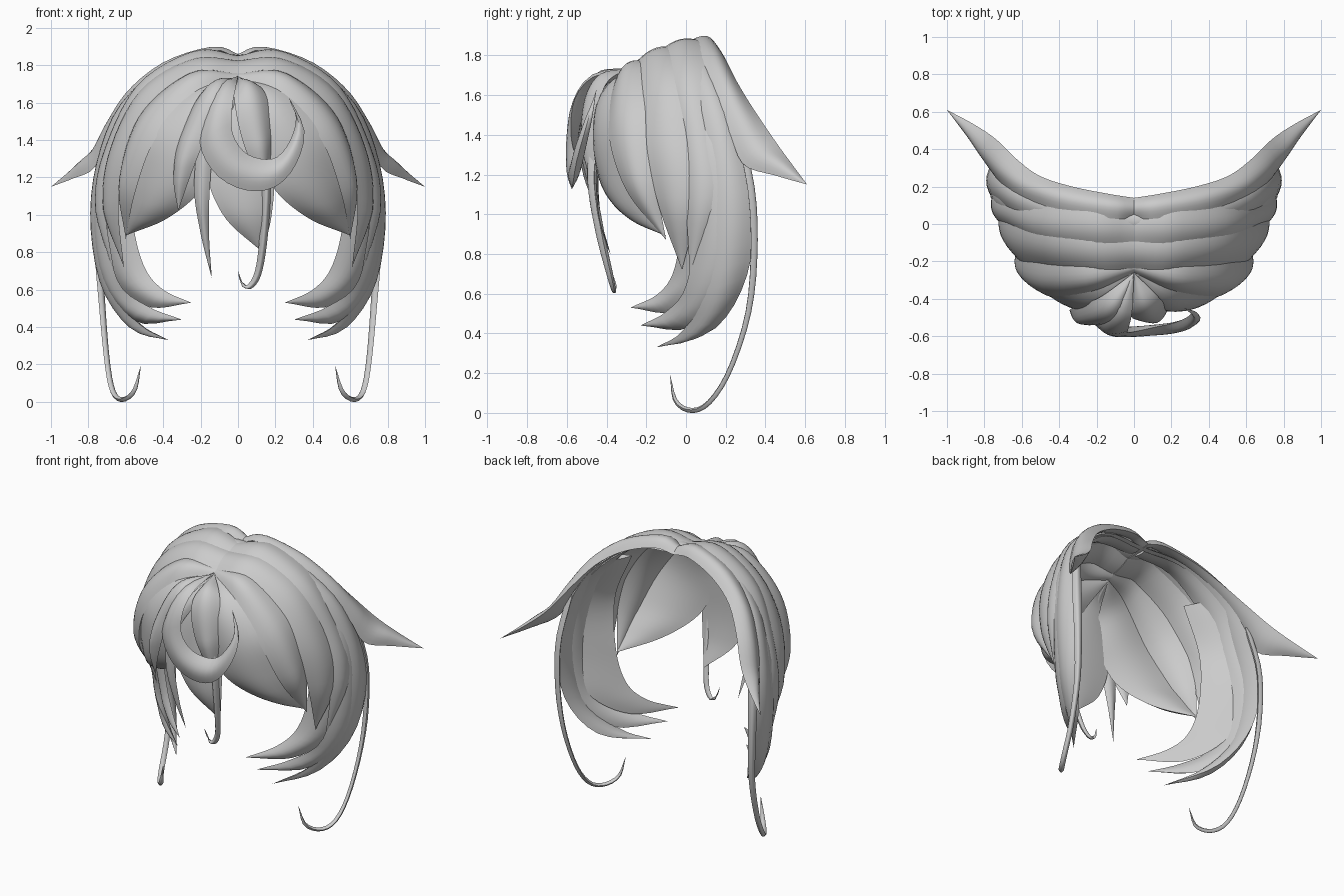
import bpy, bmesh, math
from mathutils import Vector

CENTRE = Vector((0, 0.05, 1.1))
ROWS, COLS = 28, 8

hair = bpy.data.materials.new("light_grey_hair")
hair.diffuse_color = (0.6, 0.6, 0.6, 1)


def spline(pts, t):
    """Catmull-Rom point at t in 0..1."""
    p = [Vector(q) for q in pts]
    p = [2 * p[0] - p[1]] + p + [2 * p[-1] - p[-2]]
    u = t * (len(pts) - 1)
    i = min(int(u), len(pts) - 2)
    u -= i
    a, b, c, d = p[i:i + 4]
    return 0.5 * (2 * b + (c - a) * u + (2 * a - 5 * b + 4 * c - d) * u * u
                  + (3 * b - a - 3 * c + d) * u ** 3)


def lock(name, edge_a, edge_b, bulge, inner=0.35, mirror=False):
    """Hair lock lofted between two edge curves, with a lens or crescent cross-section."""
    ts = [i / (ROWS - 1) for i in range(ROWS)]
    A = [spline(edge_a, t) for t in ts]
    B = [spline(edge_b, t) for t in ts]
    mids = [(a + b) / 2 for a, b in zip(A, B)]
    wide = max((b - a).length for a, b in zip(A, B))
    normals = []
    for i in range(ROWS):
        tan = mids[min(i + 1, ROWS - 1)] - mids[max(i - 1, 0)]
        n = tan.cross(B[i] - A[i])
        if n.length > 1e-5:
            normals.append(n.normalized())
        else:
            normals.append(normals[-1] if normals else None)
    if normals[0] is None:
        normals[0] = normals[1]
    if sum(n.dot(m - CENTRE) for n, m in zip(normals, mids)) < 0:
        normals = [-n for n in normals]
    bm = bmesh.new()
    rings = []
    for a, b, n in zip(A, B, normals):
        h = bulge * min(1, (b - a).length / wide * 1.3)
        ring = []
        for k in range(2 * COLS):
            s = k / COLS if k <= COLS else 2 - k / COLS
            f = 1 if k <= COLS else inner
            ring.append(bm.verts.new(a.lerp(b, s) + n * h * f * math.sin(math.pi * s)))
        rings.append(ring)
    for r, q in zip(rings, rings[1:]):
        for k in range(2 * COLS):
            j = (k + 1) % (2 * COLS)
            bm.faces.new((r[k], r[j], q[j], q[k]))
    bm.faces.new(rings[0])
    bmesh.ops.remove_doubles(bm, verts=bm.verts, dist=0.0005)
    bmesh.ops.recalc_face_normals(bm, faces=bm.faces)
    me = bpy.data.meshes.new(name)
    bm.to_mesh(me)
    bm.free()
    me.materials.append(hair)
    ob = bpy.data.objects.new(name, me)
    bpy.context.collection.objects.link(ob)
    bpy.context.view_layer.objects.active = ob
    ob.select_set(True)
    bpy.ops.object.shade_smooth_by_angle(angle=math.radians(50))
    ob.select_set(False)
    if mirror:
        m = ob.modifiers.new("mirror", 'MIRROR')
        m.use_mirror_merge = False


def strand(name, path, widths, side, mirror=False):
    """Thin tapering strand along a path."""
    side = Vector(side).normalized()
    a = [Vector(p) - side * w / 2 for p, w in zip(path, widths)]
    b = [Vector(p) + side * w / 2 for p, w in zip(path, widths)]
    lock(name, a, b, max(widths) * 0.35, -0.6, mirror)


# Back locks sweeping over the crown and flaring into pointed wings
lock("wing_lock",
     [(0, .03, 1.83), (.13, .03, 1.88), (.4, .07, 1.79), (.6, .14, 1.61), (.71, .22, 1.41),
      (.77, .29, 1.25), (.88, .45, 1.195), (1, .61, 1.15)],
     [(0, .14, 1.82), (.13, .16, 1.84), (.33, .20, 1.78), (.5, .255, 1.67), (.62, .34, 1.53),
      (.74, .455, 1.36), (.86, .535, 1.25), (1, .61, 1.15)], .045, -.3, True)

# Long side locks curling forward to three tips
lock("side_lock_back",
     [(0, -.05, 1.83), (.3, -.04, 1.82), (.58, .04, 1.60), (.71, .1, 1.3), (.75, .12, .95),
      (.68, .08, .6), (.52, -.02, .41), (.37, -.15, .33)],
     [(0, .09, 1.82), (.3, .13, 1.79), (.58, .22, 1.58), (.71, .3, 1.3), (.75, .345, 1.0),
      (.71, .30, .67), (.57, .14, .42), (.37, -.15, .33)], .04, -.4, True)
lock("side_lock_middle",
     [(.02, -.02, 1.81), (.30, -.02, 1.79), (.52, 0, 1.6), (.66, .02, 1.3), (.70, .05, .95),
      (.64, .0, .64), (.48, -.1, .51), (.3, -.23, .44)],
     [(.02, .08, 1.80), (.32, .12, 1.77), (.58, .18, 1.56), (.73, .22, 1.3), (.765, .26, .95),
      (.71, .22, .65), (.55, .02, .43), (.3, -.23, .44)], .035, -.4, True)
lock("side_lock_front",
     [(.45, -.05, 1.62), (.58, -.05, 1.3), (.56, -.03, .95), (.5, -.06, .72), (.4, -.14, .60),
      (.25, -.28, .53)],
     [(.53, .1, 1.62), (.70, .12, 1.3), (.74, .15, .95), (.67, .12, .67), (.48, -.06, .51),
      (.25, -.28, .53)], .035, -.2, True)

# Thin curled strands hanging behind the side locks
strand("back_curl",
       [(.70, .27, 1.4), (.745, .33, 1.1), (.745, .34, .8), (.725, .31, .5), (.70, .22, .22),
        (.67, .12, .06), (.62, .03, .015), (.555, -.05, .06), (.52, -.08, .19)],
       [.05, .06, .05, .04, .035, .035, .035, .03, .002], (.8, -.5, 0), True)

# Crown locks either side of the parting
lock("crown_lock",
     [(0, -.24, 1.75), (.2, -.25, 1.76), (.45, -.23, 1.60), (.60, -.20, 1.35), (.64, -.14, 1.05),
      (.61, -.02, .72)],
     [(0, -.04, 1.82), (.25, -.03, 1.83), (.52, 0, 1.67), (.68, .05, 1.35), (.72, .06, 1.05),
      (.61, -.02, .72)], .035, -.5, True)
lock("crown_lock_rear",
     [(0, -.12, 1.81), (.22, -.12, 1.82), (.5, -.09, 1.65), (.66, -.02, 1.35), (.71, 0, 1.05),
      (.66, .02, .68)],
     [(0, .08, 1.83), (.22, .08, 1.87), (.52, .1, 1.70), (.7, .15, 1.35), (.755, .16, 1.05),
      (.66, .02, .68)], .03, -.5, True)

# Broad front panels framing the forehead
lock("front_panel_outer",
     [(0, -.26, 1.73), (.22, -.36, 1.66), (.44, -.39, 1.41), (.55, -.30, 1.12), (.60, -.1, .87)],
     [(0, -.20, 1.75), (.25, -.21, 1.76), (.52, -.20, 1.54), (.63, -.16, 1.2), (.60, -.1, .87)],
     .045, -.5, True)
lock("front_panel_inner",
     [(0, -.26, 1.72), (.06, -.42, 1.55), (.10, -.45, 1.33), (.20, -.42, 1.13), (.38, -.29, .98),
      (.6, -.1, .89)],
     [(0, -.25, 1.73), (.24, -.34, 1.67), (.44, -.38, 1.45), (.54, -.30, 1.2), (.59, -.19, 1.02),
      (.6, -.1, .89)], .05, -.4, True)

# Fringe locks
lock("fringe_left",
     [(0, -.26, 1.73), (-.18, -.39, 1.67), (-.31, -.44, 1.42), (-.345, -.46, 1.2),
      (-.32, -.45, 1.02)],
     [(0, -.28, 1.73), (-.07, -.50, 1.64), (-.17, -.54, 1.42), (-.25, -.51, 1.22),
      (-.32, -.45, 1.02)], .045, -.4)
lock("fringe_thin",
     [(0, -.27, 1.72), (-.08, -.41, 1.62), (-.2, -.46, 1.4), (-.235, -.46, 1.15), (-.2, -.43, .9),
      (-.14, -.37, .66)],
     [(0, -.27, 1.72), (.0, -.42, 1.62), (-.12, -.48, 1.4), (-.15, -.48, 1.15), (-.155, -.43, .9),
      (-.14, -.37, .66)], .025, -.6)
lock("fringe_centre",
     [(-.01, -.26, 1.73), (-.09, -.41, 1.60), (-.17, -.45, 1.27), (-.08, -.44, 1.0),
      (.13, -.38, .8)],
     [(.01, -.26, 1.73), (.11, -.41, 1.60), (.19, -.45, 1.27), (.18, -.44, 1.0),
      (.13, -.38, .8)], .035, -.3)
lock("fringe_right",
     [(0, -.26, 1.73), (-.02, -.47, 1.62), (.03, -.51, 1.38), (.15, -.46, 1.1)],
     [(0, -.26, 1.74), (.14, -.40, 1.66), (.18, -.46, 1.42), (.15, -.46, 1.1)], .045, -.4)
strand("fringe_curl",
       [(.12, -.44, 1.5), (.15, -.47, 1.2), (.14, -.43, .92), (.11, -.38, .70), (.06, -.36, .615),
        (.02, -.36, .64), (0, -.37, .70)],
       [.08, .07, .06, .045, .03, .025, .002], (.7, .2, -.7))

# Large loose loop curling in front of the fringe
lock("front_loop",
     [(0, -.26, 1.74), (-.11, -.44, 1.68), (-.19, -.52, 1.49), (-.195, -.55, 1.34),
      (-.1, -.57, 1.2), (.05, -.575, 1.13), (.2, -.57, 1.15), (.31, -.55, 1.27),
      (.355, -.50, 1.45), (.27, -.45, 1.63)],
     [(0, -.27, 1.74), (-.01, -.47, 1.69), (-.03, -.56, 1.58), (-.03, -.58, 1.44),
      (.03, -.57, 1.34), (.12, -.55, 1.30), (.21, -.53, 1.31), (.28, -.5, 1.40),
      (.31, -.47, 1.52), (.27, -.45, 1.63)], .035, -.6)
